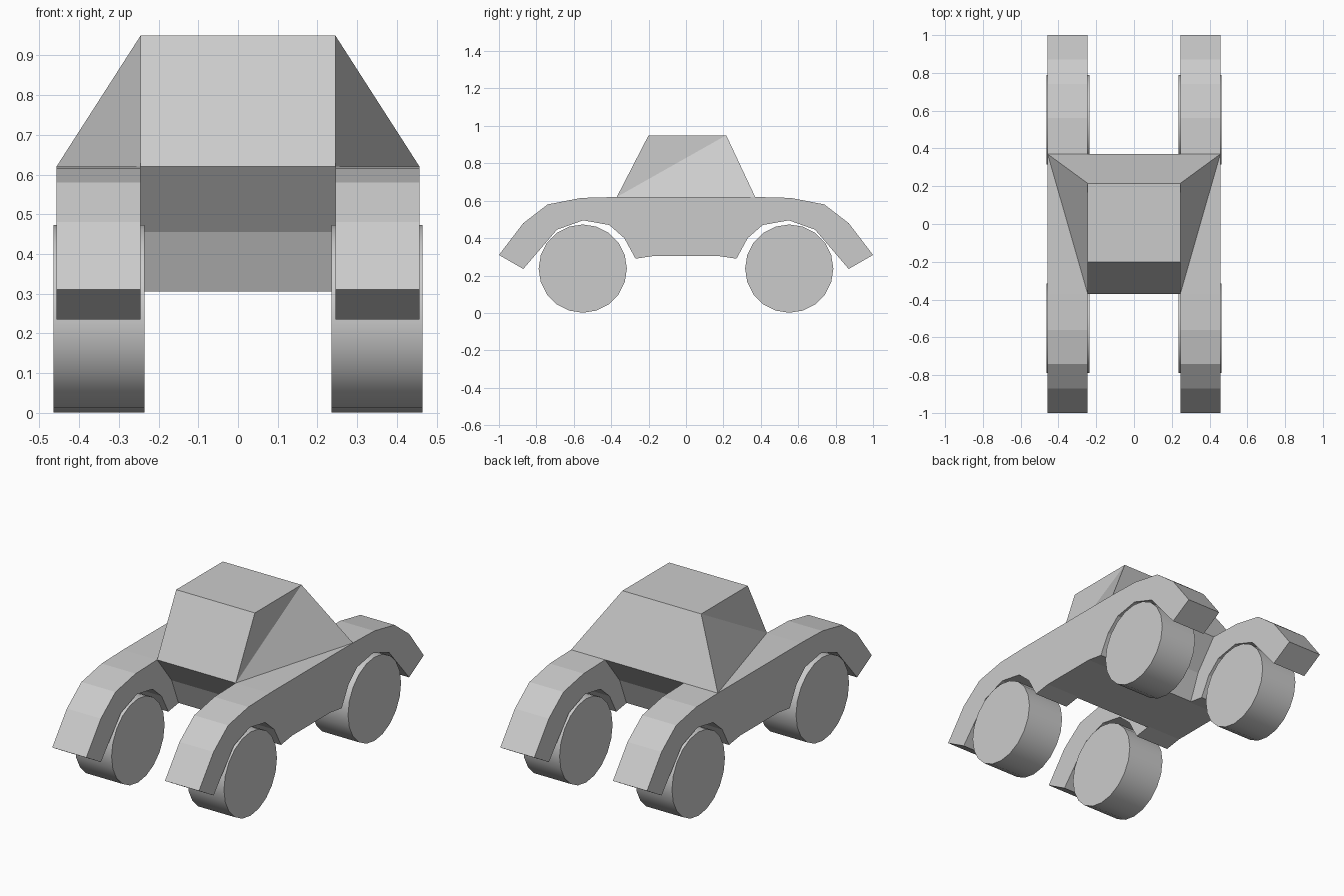
import bpy, bmesh
from math import radians

if "Cube" in bpy.data.objects:
    bpy.data.objects.remove(bpy.data.objects["Cube"])


def finish(name, bm, smooth=None):
    bmesh.ops.recalc_face_normals(bm, faces=bm.faces)
    mesh = bpy.data.meshes.new(name)
    bm.to_mesh(mesh)
    bm.free()
    ob = bpy.data.objects.new(name, mesh)
    bpy.context.collection.objects.link(ob)
    if smooth:
        bpy.ops.object.select_all(action='DESELECT')
        bpy.context.view_layer.objects.active = ob
        ob.select_set(True)
        bpy.ops.object.shade_smooth_by_angle(angle=radians(smooth))
    return ob


def mirror_x(ob):
    mod = ob.modifiers.new("mirror", 'MIRROR')
    mod.use_axis = (True, False, False)
    mod.use_mirror_merge = False


def prism(name, profile, x0, x1, smooth=None):
    """Extrude a (y, z) profile along x."""
    bm = bmesh.new()
    face = bm.faces.new([bm.verts.new((x0, y, z)) for y, z in profile])
    ext = bmesh.ops.extrude_face_region(bm, geom=[face])
    moved = [v for v in ext["geom"] if isinstance(v, bmesh.types.BMVert)]
    bmesh.ops.translate(bm, verts=moved, vec=(x1 - x0, 0, 0))
    # the extrude may drop the starting cap: close the ends
    bmesh.ops.holes_fill(bm, edges=[e for e in bm.edges if e.is_boundary])
    return finish(name, bm, smooth)


IN, OUT = 0.245, 0.457

# Cabin with the central floor section below it
prism("cabin_and_floor", [(-0.37, 0.62), (-0.20, 0.95), (0.215, 0.95), (0.37, 0.62),
                          (0.24, 0.455), (0.18, 0.305), (-0.18, 0.305), (-0.24, 0.455)],
      -IN, IN)

# Side body with front and rear wheel arches
top = [(-1.0, 0.31), (-0.87, 0.48), (-0.74, 0.58), (-0.56, 0.615), (-0.37, 0.62)]
arch = [(-0.17, 0.305), (-0.27, 0.29), (-0.33, 0.40), (-0.41, 0.47),
        (-0.55, 0.495), (-0.69, 0.445), (-0.87, 0.235)]
flip = lambda pts: [(-y, z) for y, z in reversed(pts)]
fender = prism("side_fenders", top + flip(top) + flip(arch) + arch, IN, OUT)
mirror_x(fender)

# Slanted wedge joining the fender top to the cabin side
bm = bmesh.new()
a, c, d, e = [bm.verts.new(p) for p in ((IN, -0.37, 0.62), (OUT, 0.37, 0.62),
                                        (IN, 0.37, 0.62), (IN, 0.215, 0.95))]
for tri in ((a, c, e), (c, d, e), (a, d, c), (a, e, d)):
    bm.faces.new(tri)
mirror_x(finish("cabin_side_wedges", bm))

# Wheels
for label, y in (("front", -0.552), ("rear", 0.552)):
    bpy.ops.mesh.primitive_cylinder_add(vertices=20, radius=0.236, depth=0.228)
    wheel = bpy.context.object
    wheel.name = label + "_wheels"
    for v in wheel.data.vertices:
        x, yy, z = v.co
        v.co = (z + 0.35, yy + y, -x + 0.237)
    bpy.ops.object.shade_smooth_by_angle(angle=radians(30))
    mirror_x(wheel)
